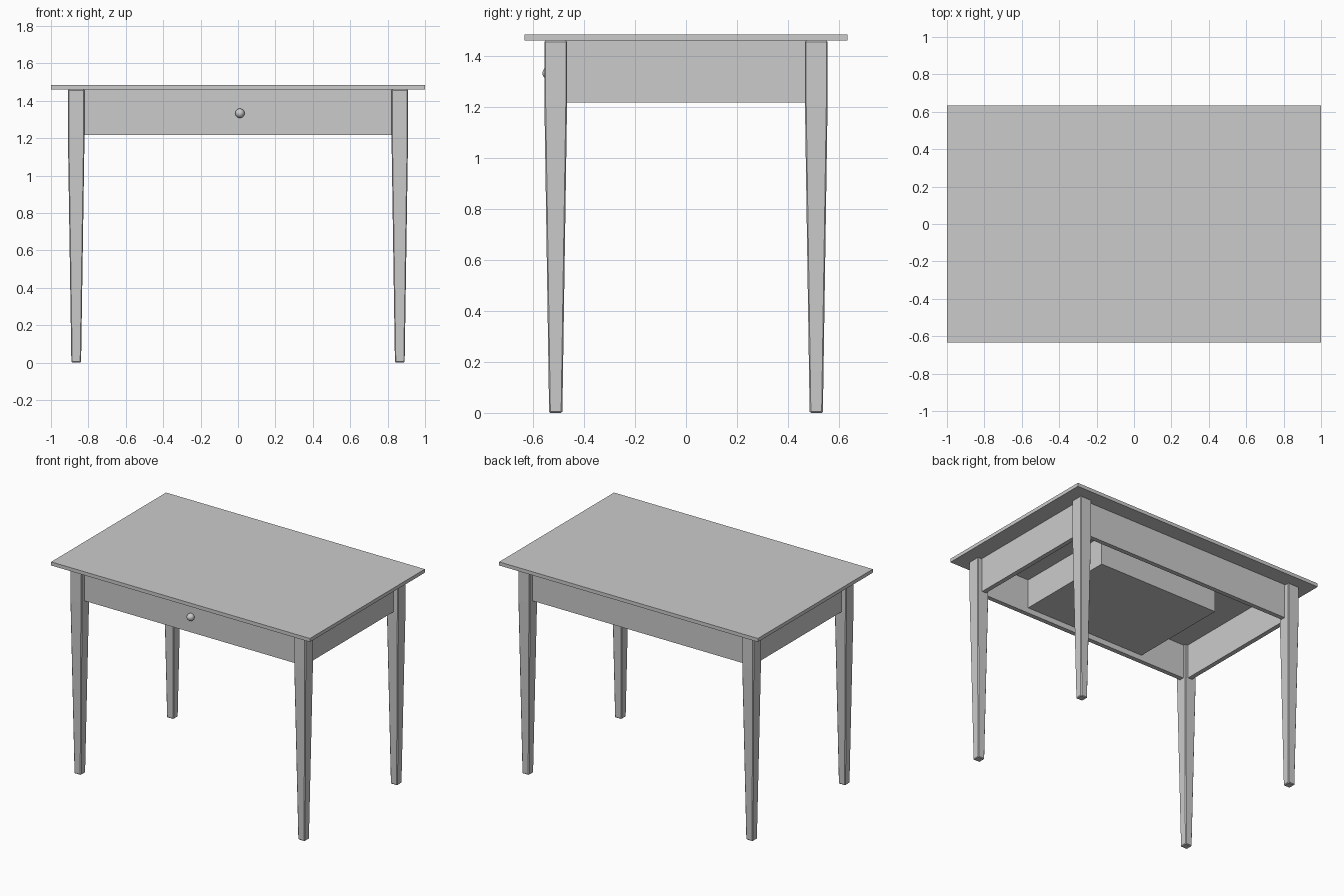
import bpy, bmesh
from math import radians

if "Cube" in bpy.data.objects:
    bpy.data.objects.remove(bpy.data.objects["Cube"])

TOP_Z, UNDER_Z, APRON_Z = 1.485, 1.46, 1.217


def finish(name, bm):
    bmesh.ops.recalc_face_normals(bm, faces=bm.faces)
    me = bpy.data.meshes.new(name)
    bm.to_mesh(me)
    bm.free()
    ob = bpy.data.objects.new(name, me)
    bpy.context.collection.objects.link(ob)
    return ob


def box(name, lo, hi):
    bm = bmesh.new()
    bmesh.ops.create_cube(bm, size=1)
    for v in bm.verts:
        v.co = [l + (c + 0.5) * (h - l) for c, l, h in zip(v.co, lo, hi)]
    return finish(name, bm)


def leg(name, x, y):
    # Square upper block, tapering to the foot
    bm = bmesh.new()
    rings = []
    for z, r in ((0, 0.026), (APRON_Z, 0.0445), (UNDER_Z, 0.0445)):
        rings.append([bm.verts.new((x + sx * r, y + sy * r, z))
                      for sx, sy in ((-1, -1), (1, -1), (1, 1), (-1, 1))])
    for a, b in zip(rings, rings[1:]):
        for i in range(4):
            j = (i + 1) % 4
            bm.faces.new((a[i], a[j], b[j], b[i]))
    bm.faces.new(rings[0])
    bm.faces.new(rings[-1])
    ob = finish(name, bm)
    bev = ob.modifiers.new("edge_chamfer", 'BEVEL')
    bev.width = 0.005
    bev.segments = 1
    bev.limit_method = 'ANGLE'
    bev.angle_limit = radians(40)


# Tabletop
box("tabletop", (-1, -0.634, UNDER_Z), (1, 0.634, TOP_Z))

# Four legs
for fy, sy in (("front", -1), ("back", 1)):
    for fx, sx in (("left", -1), ("right", 1)):
        leg(f"{fy}_{fx}_leg", sx * 0.865, sy * 0.511)

# Aprons, set back from the leg faces
for name, s in (("front", -1), ("back", 1)):
    ys = sorted((s * 0.52, s * 0.488))
    box(f"{name}_apron", (-0.825, ys[0], APRON_Z), (0.825, ys[1], UNDER_Z))
for name, s in (("left", -1), ("right", 1)):
    xs = sorted((s * 0.875, s * 0.843))
    box(f"{name}_apron", (xs[0], -0.47, APRON_Z), (xs[1], 0.47, UNDER_Z))

# Drawer housing under the top, and drawer front
box("drawer_housing", (-0.473, -0.488, 1.255), (0.473, 0.242, UNDER_Z))
box("drawer_front", (-0.443, -0.525, 1.257), (0.443, -0.515, 1.406))

# Round knob on a short stem
bpy.ops.mesh.primitive_uv_sphere_add(segments=24, ring_count=12, radius=0.025,
                                     location=(0.01, -0.538, 1.333),
                                     rotation=(radians(90), 0, 0))
bpy.context.object.name = "drawer_knob"
bpy.ops.object.shade_smooth_by_angle()
bpy.ops.mesh.primitive_cylinder_add(vertices=16, radius=0.012, depth=0.02,
                                    location=(0.01, -0.526, 1.333),
                                    rotation=(radians(90), 0, 0))
bpy.context.object.name = "knob_stem"
bpy.ops.object.shade_smooth_by_angle()
